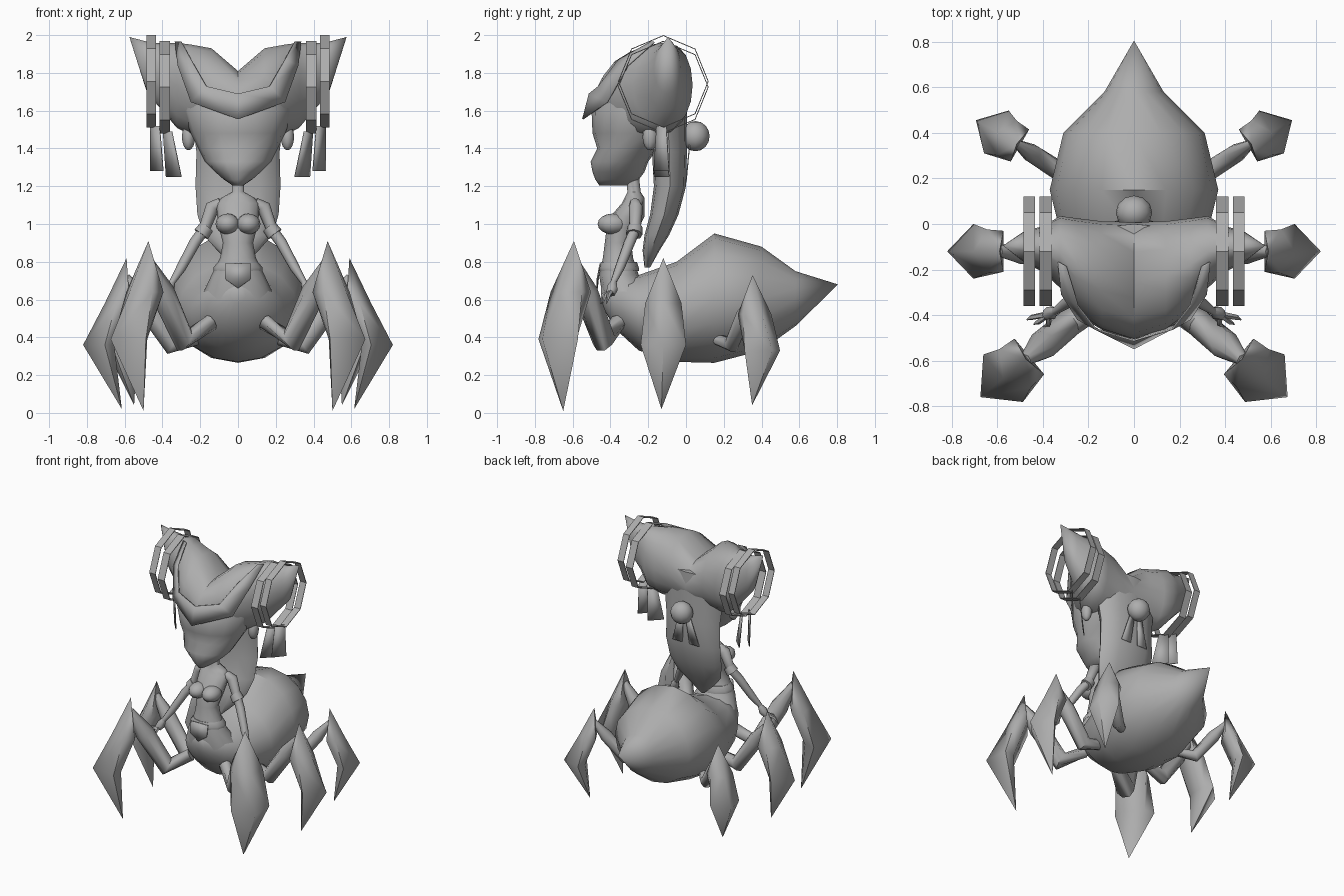
import bpy, bmesh, math
from mathutils import Vector

old = bpy.data.objects.get("Cube")
if old:
    bpy.data.objects.remove(old)

grey = bpy.data.materials.new("plain grey")
grey.use_nodes = True
tone = (0.42, 0.42, 0.42, 1)
grey.diffuse_color = tone
grey.node_tree.nodes["Principled BSDF"].inputs["Base Color"].default_value = tone


def finish(name, bm, angle=40, recalc=True):
    if recalc:
        bmesh.ops.recalc_face_normals(bm, faces=bm.faces)
    mesh = bpy.data.meshes.new(name)
    bm.to_mesh(mesh)
    bm.free()
    mesh.materials.append(grey)
    ob = bpy.data.objects.new(name, mesh)
    bpy.context.collection.objects.link(ob)
    bpy.ops.object.select_all(action='DESELECT')
    ob.select_set(True)
    bpy.context.view_layer.objects.active = ob
    bpy.ops.object.shade_smooth_by_angle(angle=math.radians(angle))
    return ob


def loft(name, rings, angle=40):
    """Skin closed rings of equal length and cap both ends."""
    bm = bmesh.new()
    loops = [[bm.verts.new(p) for p in ring] for ring in rings]
    n = len(loops[0])
    for a, b in zip(loops, loops[1:]):
        for i in range(n):
            j = (i + 1) % n
            bm.faces.new((a[i], a[j], b[j], b[i]))
    bm.faces.new(loops[0])
    bm.faces.new(loops[-1])
    bmesh.ops.remove_doubles(bm, verts=bm.verts, dist=0.0005)
    return finish(name, bm, angle)


def circle(n):
    return [(math.cos(2 * math.pi * i / n), math.sin(2 * math.pi * i / n)) for i in range(n)]


def upright(name, rows, n=12, angle=50):
    """Rows of height, front y, back y, half width."""
    loft(name, [[(w * c, (f + b) / 2 + (b - f) / 2 * s, z) for c, s in circle(n)]
                for z, f, b, w in rows], angle)


def tube(name, points, radii, n=8):
    points = [Vector(p) for p in points]
    rings = []
    for i, p in enumerate(points):
        d = (points[min(i + 1, len(points) - 1)] - points[max(i - 1, 0)]).normalized()
        u = d.cross(Vector((0, 1, 0.1))).normalized()
        v = d.cross(u)
        rings.append([p + radii[i] * (u * c + v * s) for c, s in circle(n)])
    loft(name, rings, 60)


def ball(name, loc, size, n=12):
    bm = bmesh.new()
    bmesh.ops.create_uvsphere(bm, u_segments=n, v_segments=8, radius=1)
    for v in bm.verts:
        v.co = Vector(loc) + Vector(a * b for a, b in zip(v.co, size))
    finish(name, bm, 60)


def plate(name, corners, thick=0.006):
    bm = bmesh.new()
    bm.faces.new([bm.verts.new(c) for c in corners])
    ob = finish(name, bm, recalc=False)
    mod = ob.modifiers.new("thickness", 'SOLIDIFY')
    mod.thickness = thick
    mod.offset = 0


# Spider body: y, half width, top, bottom
body = [(-.45, .04, .67, .58), (-.38, .17, .73, .45), (-.25, .25, .73, .33),
        (-.05, .32, .80, .27), (.15, .37, .95, .265), (.40, .31, .88, .33),
        (.58, .13, .75, .46), (.805, 0, .68, .68)]
loft("spider_body", [[(w * c, y, (t + b) / 2 + (t - b) / 2 * s) for c, s in circle(16)]
                     for y, w, t, b in body], 50)

# Torso with neck, waist and hips, flowing into the spider body
upright("torso", [(1.26, -.32, -.25, .032), (1.17, -.31, -.24, .032), (1.14, -.325, -.22, .085),
                  (1.11, -.34, -.22, .115), (1.04, -.40, -.22, .11), (.98, -.42, -.25, .10),
                  (.90, -.43, -.29, .08), (.82, -.44, -.28, .095), (.73, -.46, -.25, .14),
                  (.60, -.44, -.15, .20)])
upright("hip_sash", [(.80, -.45, -.26, .105), (.77, -.46, -.25, .13), (.75, -.455, -.25, .13)])
plate("front_apron", [(-.07, -.455, .79), (.07, -.455, .79), (.07, -.47, .71),
                      (0, -.47, .66), (-.07, -.47, .71)])

# Head with small chin and full cheeks
upright("face", [(1.205, -.46, -.30, .03), (1.235, -.48, -.25, .075), (1.275, -.495, -.22, .12),
                 (1.33, -.505, -.20, .175), (1.40, -.47, -.15, .21), (1.48, -.495, -.06, .25),
                 (1.60, -.50, 0, .29), (1.72, -.42, 0, .28)], 16, 60)


# Two-pointed headdress: x, front, back, bottom, top; flat at the back, sloped in front
def hood_ring(x, f, k, b, t):
    ring = []
    for c, s in circle(16):
        power = .75 if c > 0 else 1.25 if s > 0 else 1
        c = math.copysign(abs(c) ** power, c)
        ring.append((x, (f + k) / 2 + (k - f) / 2 * c, (t + b) / 2 + (t - b) / 2 * s))
    return ring


half = [(0, -.505, .008, 1.46, 1.81), (.14, -.46, .012, 1.46, 1.93), (.25, -.38, .025, 1.47, 1.95),
        (.325, -.28, .035, 1.51, 1.96), (.40, -.21, -.01, 1.60, 1.955),
        (.48, -.17, -.03, 1.69, 1.965), (.575, -.095, -.095, 1.99, 1.99)]
full = [(-x, *r) for x, *r in half[:0:-1]] + half
loft("headdress", [hood_ring(*row) for row in full], 60)

# Brim pointing down over the forehead
upper = [(0, -.515, 1.69), (.17, -.465, 1.73), (.25, -.36, 1.87), (.30, -.19, 1.965)]
lower = [(0, -.55, 1.555), (.25, -.42, 1.645), (.32, -.31, 1.84), (.335, -.17, 1.965)]
bm = bmesh.new()
tops, lows = [[bm.verts.new(p) for p in [(-x, y, z) for x, y, z in e[:0:-1]] + e]
              for e in (upper, lower)]
for i in range(len(tops) - 1):
    bm.faces.new((tops[i], lows[i], lows[i + 1], tops[i + 1]))
brim = finish("brim", bm, 60, False)
brim.modifiers.new("thickness", 'SOLIDIFY').thickness = 0.008

# Long tapering hair down the back
upright("back_hair", [(1.75, -.2, .0, .27), (1.55, -.2, .005, .24), (1.38, -.18, .005, .22),
                      (1.2, -.17, 0, .225), (1.05, -.19, -.04, .215),
                      (.94, -.22, -.09, .18), (.86, -.23, -.14, .11), (.77, -.22, -.19, .015)], 12)

# Ornament at the back of the headdress
ball("back_ball", (0, .05, 1.465), (.08, .075, .08))

# Leg layout: inner foot, outward direction, scale, top, widest height, tip, hip, elbow, thickness
legs = {
    "front": ((.47, -.59), (.77, -.64), 1.13, .91, .39, (.50, -.65, .01),
              (.14, -.36, .48), (.285, -.435, .385), .066),
    "middle": ((.585, -.12), (1, 0), 1.0, .82, .36, (.615, -.13, .02),
               (.20, -.11, .40), (.345, -.12, .36), .056),
    "back": ((.51, .35), (.87, .5), .9, .73, .33, (.55, .35, .04),
             (.22, .14, .40), (.34, .24, .36), .043),
}


def leg(label, side, spec):
    (ix, iy), (dx, dy), k, top, mid, tip, hip, elbow, r = spec

    def at(out, across, z):
        return (side * (ix + k * (out * dx - across * dy)), iy + k * (out * dy + across * dx), z)

    knee_z = mid + (top - mid) * .48
    rings = [[at(.005, 0, top)] * 5,
             [at(o, a, knee_z) for o, a in ((-.012, -.09), (.06, -.096), (.12, 0), (.06, .096), (-.012, .09))],
             [at(o, a, mid) for o, a in ((.07, -.07), (.12, -.12), (.235, 0), (.12, .12), (.07, .07))],
             [(side * tip[0], tip[1], tip[2])] * 5]
    loft(label + "_shin", rings, 75)
    knee = at(.01, 0, top - .1)
    start, bend = [(side * x, y, z) for x, y, z in (hip, elbow)]
    tube(label + "_thigh", [start, bend, Vector(bend).lerp(Vector(knee), .6), knee],
         [r * .65, r, r, r * .4])


for side, word in ((1, "left"), (-1, "right")):
    for name, spec in legs.items():
        leg(f"{word}_{name}_leg", side, spec)

    def m(*pts):
        return [(side * x, y, z) for x, y, z in pts]

    # Chest, ear and arm
    ball(word + "_breast", (side * .055, -.388, 1.0), (.064, .08, .055))
    ball(word + "_ear", (side * .262, -.19, 1.46), (.035, .04, .07), 8)
    tube(word + "_arm", m((.09, -.27, 1.11), (.135, -.265, 1.09), (.18, -.27, .97), (.23, -.30, .90),
                          (.30, -.35, .77), (.35, -.385, .69)), [.03, .038, .03, .03, .026, .016])
    tube(word + "_cuff", m((.165, -.27, .985), (.195, -.275, .945)), [.04, .044])
    tube(word + "_palm", m((.345, -.38, .70), (.365, -.39, .66), (.385, -.40, .63)), [.015, .032, .024], 6)
    for i, (fx, fy) in enumerate(((.375, -.44), (.42, -.43), (.45, -.41))):
        tube(f"{word}_finger_{i + 1}", m((.375, -.395, .645), (fx, fy, .62), (fx + .02, fy - .01, .58)),
             [.014, .012, .003], 5)

    # Thin hoops around the headdress points
    for label, x0, x1, cz in (("inner", .36, .415, 1.725), ("outer", .435, .485, 1.755)):
        section = [(x0, .245), (x1, .245), (x1, .24), (x0, .24)]
        bm = bmesh.new()
        shape = [[bm.verts.new((side * x, -.12 + r * .98 * c, cz + r * s)) for x, r in section]
                 for c, s in circle(8)]
        for a, b in zip(shape, shape[1:] + shape[:1]):
            for i in range(4):
                j = (i + 1) % 4
                bm.faces.new((a[i], a[j], b[j], b[i]))
        finish(f"{word}_{label}_hoop", bm, 20)

    # Hanging tabs below the hoops and ribbons below the ball
    plate(word + "_outer_tab", m((.464, -.105, 1.52), (.415, -.155, 1.52),
                                 (.396, -.17, 1.28), (.464, -.09, 1.28)))
    plate(word + "_inner_tab", m((.396, -.105, 1.49), (.35, -.155, 1.49),
                                 (.30, -.17, 1.25), (.38, -.09, 1.25)))
    plate(word + "_ball_ribbon", m((.01, .02, 1.43), (.05, .02, 1.43), (.11, 0, 1.22), (.03, 0, 1.22)))
